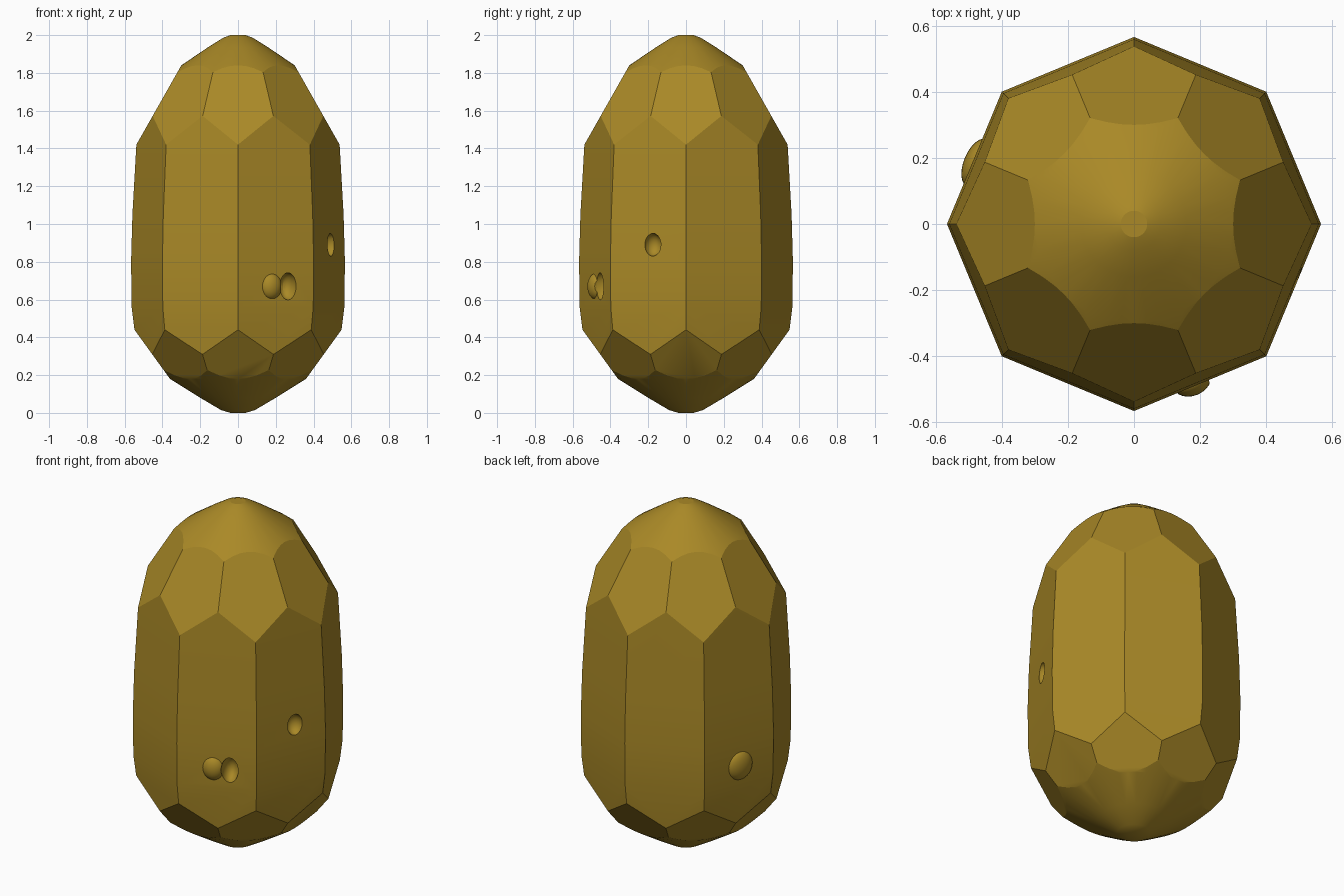
import bpy, bmesh, math
from mathutils import Vector, Matrix

if "Cube" in bpy.data.objects:
    bpy.data.objects.remove(bpy.data.objects["Cube"])

gold = bpy.data.materials.new("dull_gold")
gold.use_nodes = True
color = (0.40, 0.25, 0.02, 1)
gold.diffuse_color = color
bsdf = next(n for n in gold.node_tree.nodes if n.type == 'BSDF_PRINCIPLED')
bsdf.inputs["Base Color"].default_value = color
bsdf.inputs["Roughness"].default_value = 0.6

SIDES = 8
STEP = math.tau / SIDES
APOTHEM = math.cos(STEP / 2)


def make_object(name, bm):
    mesh = bpy.data.meshes.new(name)
    bm.to_mesh(mesh)
    bm.free()
    mesh.materials.append(gold)
    obj = bpy.data.objects.new(name, mesh)
    bpy.context.collection.objects.link(obj)
    return obj


def activate(obj):
    bpy.ops.object.select_all(action='DESELECT')
    obj.select_set(True)
    bpy.context.view_layer.objects.active = obj


def slice_ring(bm, low, high, scale, offset):
    """Cut flat facets all round, each passing through two (radius, height) points."""
    (r0, z0), (r1, z1) = low, high
    for k in range(SIDES):
        a = (k + offset) * STEP
        out = Vector((math.cos(a), math.sin(a), 0))
        normal = (out * (z1 - z0) + Vector((0, 0, (r0 - r1) * scale))).normalized()
        point = out * r0 * scale + Vector((0, 0, z0))
        cut = bmesh.ops.bisect_plane(
            bm, geom=bm.verts[:] + bm.edges[:] + bm.faces[:], dist=1e-5,
            plane_co=point, plane_no=normal, clear_outer=True)
        edges = [e for e in cut["geom_cut"]
                 if isinstance(e, bmesh.types.BMEdge) and e.is_boundary]
        if len(edges) > 2:
            bmesh.ops.edgeloop_fill(bm, edges=edges)


# Round blank whose ends form the smooth caps
profile = [(0, 0), (0.04, 0), (0.09, 0.015), (0.2, 0.08), (0.36, 0.18), (0.7, 0.42),
           (0.7, 1.53), (0.3, 1.84), (0.16, 1.935), (0.08, 1.985), (0.04, 2), (0, 2)]
bm = bmesh.new()
verts = [bm.verts.new((r, 0, z)) for r, z in profile]
edges = [bm.edges.new(pair) for pair in zip(verts, verts[1:])]
bmesh.ops.spin(bm, geom=verts + edges, cent=(0, 0, 0), axis=(0, 0, 1),
               angle=math.tau, steps=48)
bmesh.ops.remove_doubles(bm, verts=bm.verts[:], dist=1e-4)
bmesh.ops.recalc_face_normals(bm, faces=bm.faces[:])

# Slightly barrelled side facets, then crown and base facets over the side edges
barrel = [(0.548, 0.44), (0.563, 0.56), (0.566, 0.8), (0.559, 1.05), (0.538, 1.42)]
for low, high in zip(barrel, barrel[1:]):
    slice_ring(bm, low, high, APOTHEM, 0.5)
slice_ring(bm, (0.538, 1.42), (0.3, 1.84), 1, 0)
slice_ring(bm, (0.36, 0.18), (0.548, 0.44), 1, 0)

# Close the convex solid cleanly
bmesh.ops.remove_doubles(bm, verts=bm.verts[:], dist=1e-3)
solid = bmesh.new()
for v in bm.verts:
    solid.verts.new(v.co)
bm.free()
bmesh.ops.convex_hull(solid, input=solid.verts[:])
bmesh.ops.delete(solid, geom=[v for v in solid.verts if not v.link_faces], context='VERTS')
bmesh.ops.dissolve_limit(solid, angle_limit=math.radians(0.5),
                         verts=solid.verts[:], edges=solid.edges[:])
bmesh.ops.recalc_face_normals(solid, faces=solid.faces[:])
body = make_object("faceted_body", solid)


def pebble(name, center, facing, radii):
    """Ellipsoid on a side facet; radii run outward, along the facet and up."""
    bm = bmesh.new()
    bmesh.ops.create_uvsphere(bm, u_segments=24, v_segments=14, radius=1)
    bm.transform(Matrix.Translation(center)
                 @ Matrix.Rotation(math.radians(facing), 4, 'Z')
                 @ Matrix.Diagonal((*radii, 1)))
    for f in bm.faces:
        f.smooth = True
    return make_object(name, bm)


# Raised bumps on the front and on the rear right
front_bump = pebble("front_bump", (0.175, -0.475, 0.67), -67.5, (0.045, 0.06, 0.07))
rear_bump = pebble("rear_bump", (-0.475, 0.185, 0.655), 157.5, (0.04, 0.078, 0.085))

# Pits beside the front bump and on the left side
front_pit = pebble("front_pit_cutter", (0.265, -0.455, 0.67), -67.5, (0.07, 0.046, 0.072))
side_pit = pebble("side_pit_cutter", (0.49, -0.175, 0.89), -22.5, (0.05, 0.046, 0.06))
for target, cutter in ((body, front_pit), (body, side_pit), (front_bump, front_pit)):
    cutter.hide_render = True
    mod = target.modifiers.new("pit", 'BOOLEAN')
    mod.operation = 'DIFFERENCE'
    mod.solver = 'EXACT'
    mod.object = cutter
    activate(target)
    bpy.ops.object.modifier_apply(modifier=mod.name)
for cutter in (front_pit, side_pit):
    bpy.data.objects.remove(cutter)

for obj in (body, front_bump, rear_bump):
    activate(obj)
    bpy.ops.object.shade_smooth_by_angle(angle=math.radians(20))
